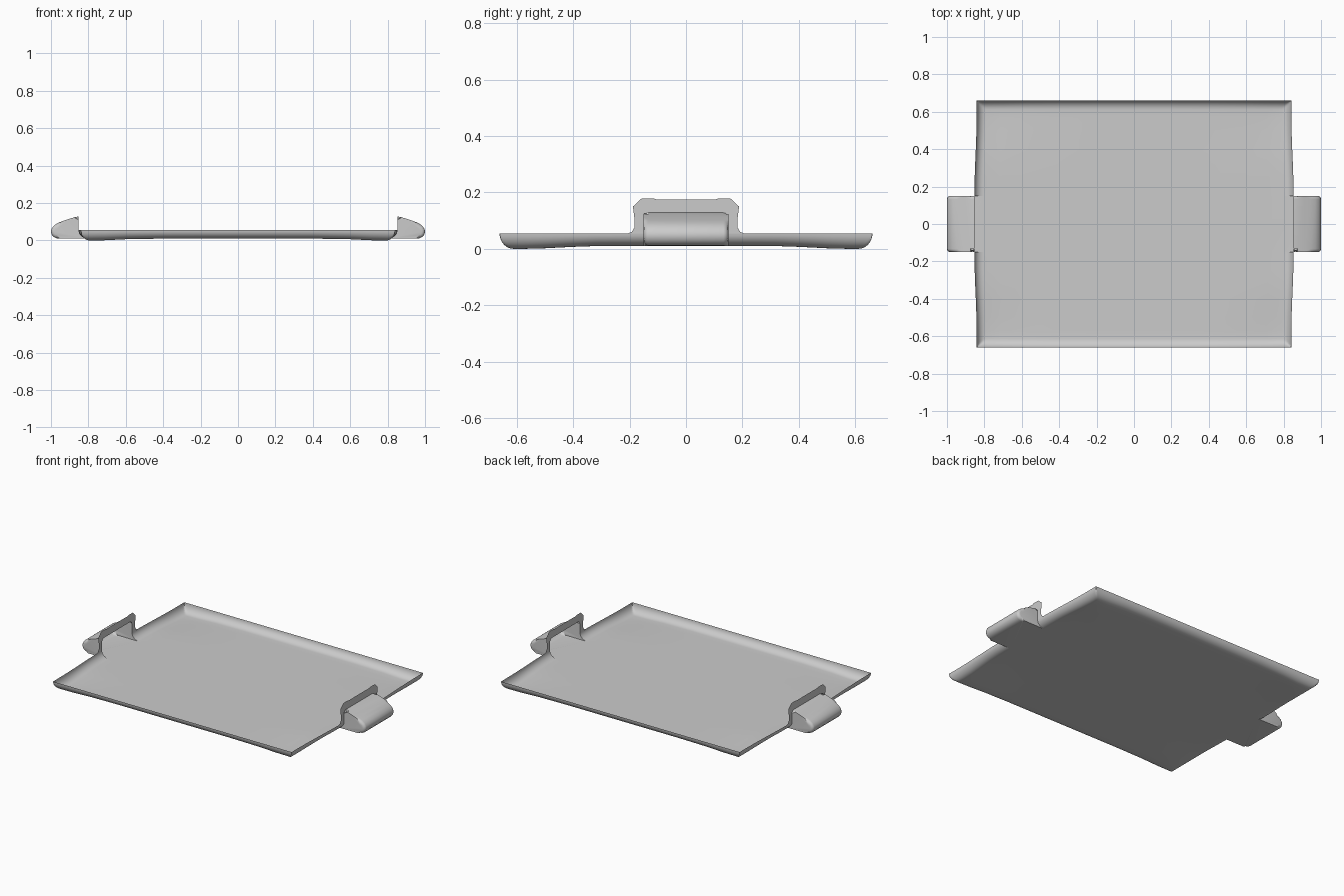
import bpy, bmesh, math

if "Cube" in bpy.data.objects:
    bpy.data.objects.remove(bpy.data.objects["Cube"])

RIM_X, RIM_Y, RIM_W = 0.853, 0.661, 0.05   # outer edge of the tray and rim width
FLOOR, RIM_H = 0.01, 0.045
GRIP = 0.15                                # half width of the handle pocket
STEPS = 8
ARC = [(RIM_W * math.sin(t), RIM_H * (1 - math.cos(t)))
       for t in (i * math.pi / 2 / STEPS for i in range(STEPS + 1))]


def finish(name, bm, angle=40):
    me = bpy.data.meshes.new(name)
    bm.to_mesh(me)
    bm.free()
    ob = bpy.data.objects.new(name, me)
    bpy.context.collection.objects.link(ob)
    bpy.ops.object.select_all(action='DESELECT')
    ob.select_set(True)
    bpy.context.view_layer.objects.active = ob
    bpy.ops.object.shade_smooth_by_angle(angle=math.radians(angle))
    return ob


def smooth(a, b, v):
    t = min(1, max(0, (v - a) / (b - a)))
    return t * t * (3 - 2 * t)


def axis(edge, inner):
    """Grid coordinates with the height of the curled rim at both ends."""
    half = [(edge - RIM_W + o, h) for o, h in ARC]
    mid = sorted({s * v for v in inner for s in (-1, 1)})
    return [(-v, h) for v, h in reversed(half)] + [(v, 0) for v in mid] + half


# Tray: thin sheet with a curled rim, slightly narrower at the corners
def tray():
    bm = bmesh.new()
    xs = axis(RIM_X, [0.0, 0.2, 0.4, 0.6, 0.72])
    ys = axis(RIM_Y, [0.0, GRIP, 0.187, 0.25, 0.32, 0.4, 0.5, 0.57])
    rows = []
    for y, hy in ys:
        narrow = 1 - 0.014 * smooth(0.17, 0.58, abs(y))
        row = []
        for x, hx in xs:
            h = max(hx, hy)
            dip = 0.01 * smooth(0.5, 0.78, abs(x)) * smooth(0.3, 0.58, abs(y))
            z = FLOOR + h - dip * (1 - h / RIM_H)
            row.append(bm.verts.new((x * narrow, y, z)))
        rows.append(row)
    for j in range(len(ys) - 1):
        for i in range(len(xs) - 1):
            cx = abs(xs[i][0] + xs[i + 1][0]) / 2
            cy = abs(ys[j][0] + ys[j + 1][0]) / 2
            if cx > RIM_X - RIM_W and cy < GRIP:
                continue                      # opening into the handle
            a, b = rows[j], rows[j + 1]
            bm.faces.new((a[i], a[i + 1], b[i + 1], b[i]))
    finish("tray", bm)


# Handle: hollow pocket, open towards the tray
def handle(name, s):
    bm = bmesh.new()
    mouth = [(RIM_X - RIM_W + o, FLOOR + h) for o, h in ARC]
    shell = [(0.853, 0.128), (0.875, 0.124), (0.91, 0.113), (0.945, 0.101),
             (0.97, 0.09), (0.987, 0.077), (0.997, 0.062), (1.0, 0.047),
             (0.996, 0.031), (0.986, 0.019), (0.972, 0.012), (0.955, FLOOR)]
    prof = mouth + shell
    n, m = len(prof), len(mouth)
    sides = [[bm.verts.new((s * x, y, z)) for x, z in prof] for y in (-GRIP, GRIP)]
    for side in sides:
        bm.faces.new(side)
    for i in range(m, n):                     # no faces across the mouth
        k = (i + 1) % n
        bm.faces.new((sides[0][i], sides[0][k], sides[1][k], sides[1][i]))
    edges = [bm.edges.get((sd[i], sd[(i + 1) % n]))
             for sd in sides for i in range(m, n - 1)]
    bmesh.ops.bevel(bm, geom=edges, offset=0.018, segments=4, profile=0.5,
                    affect='EDGES', clamp_overlap=True)
    bmesh.ops.recalc_face_normals(bm, faces=bm.faces[:])
    finish(name, bm)


# Upright arch-shaped flange around the mouth of each handle
def flange(name, s):
    outer = [(0.187, 0.055), (0.183, 0.075), (0.183, 0.11), (0.188, 0.15),
             (0.158, 0.178), (0.112, 0.178), (0.103, 0.174), (0.06, 0.175)]
    inner = [(0.15, 0.055), (0.15, 0.075), (0.15, 0.108), (0.145, 0.122),
             (0.132, 0.128), (0.112, 0.128), (0.103, 0.128), (0.06, 0.128)]
    bm = bmesh.new()
    lines = []
    for pts in (outer, inner):
        full = pts + [(-y, z) for y, z in reversed(pts)]
        lines.append([bm.verts.new((s * RIM_X, y, z)) for y, z in full])
    a, b = lines
    for i in range(len(a) - 1):
        bm.faces.new((a[i], a[i + 1], b[i + 1], b[i]))
    # small fillets where the flange meets the rim
    for e in (1, -1):
        f = [(0.187, 0.055), (0.205, 0.055), (0.192, 0.06), (0.183, 0.075)]
        bm.faces.new([bm.verts.new((s * RIM_X, e * y, z)) for y, z in f])
    bmesh.ops.recalc_face_normals(bm, faces=bm.faces[:])
    finish(name, bm)


tray()
for side, s in (("left", -1), ("right", 1)):
    handle(side + "_handle", s)
    flange(side + "_flange", s)
